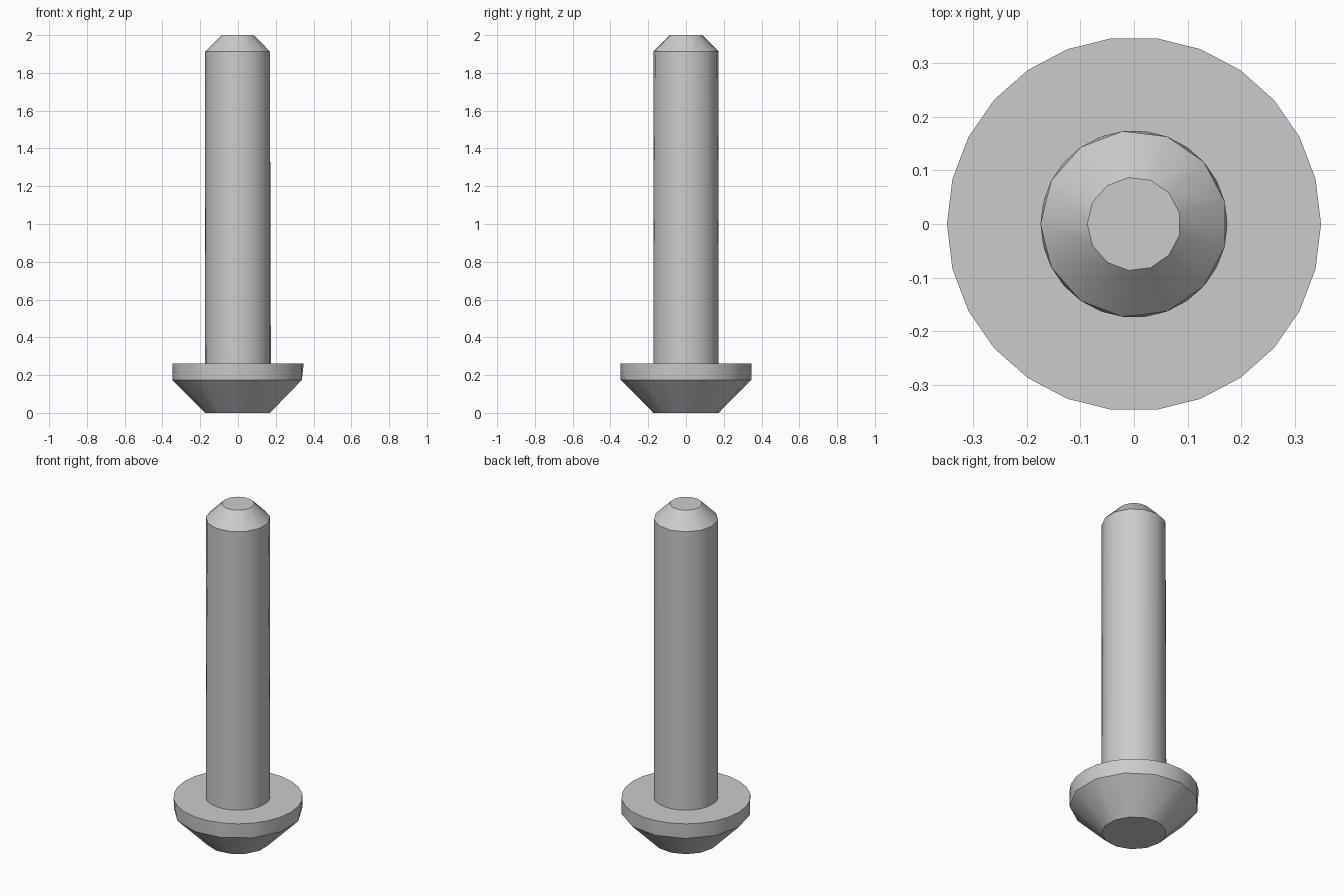
import bpy, bmesh
from math import cos, sin, pi, radians

default_cube = bpy.data.objects.get("Cube")
if default_cube:
    bpy.data.objects.remove(default_cube, do_unlink=True)

SIDES = 13
UNIT = 0.087  # every radius and step is a multiple of this

steel = bpy.data.materials.new("light grey")
steel.use_nodes = True
grey = (0.6, 0.6, 0.6, 1)
steel.diffuse_color = grey
steel.node_tree.nodes["Principled BSDF"].inputs["Base Color"].default_value = grey


def ring(bm, radius, z, count):
    """Circle of vertices, first one on the -x side."""
    return [bm.verts.new((-radius * cos(2 * pi * i / count),
                          -radius * sin(2 * pi * i / count), z))
            for i in range(count)]


def skin(bm, a, b):
    """Join two rings; one may have twice as many vertices as the other."""
    if len(a) == len(b):
        for i in range(len(a)):
            bm.faces.new((a[i - 1], a[i], b[i], b[i - 1]))
        return
    few, many = sorted((a, b), key=len)
    for i in range(len(few)):
        j = i - 1
        start, mid, end = many[2 * j], many[2 * j + 1], many[2 * i]
        bm.faces.new((few[j], start, mid))
        bm.faces.new((few[j], mid, few[i]))
        bm.faces.new((few[i], mid, end))


def turned_part(name, profile, cap):
    bm = bmesh.new()
    rings = [ring(bm, *p) for p in profile]
    for a, b in zip(rings, rings[1:]):
        skin(bm, a, b)
    bm.faces.new(rings[cap])
    bmesh.ops.recalc_face_normals(bm, faces=bm.faces)
    # make sure the closed end faces outwards
    bm.faces.ensure_lookup_table()
    outward = 1 if cap == -1 else -1
    if bm.faces[-1].normal.z * outward < 0:
        bmesh.ops.reverse_faces(bm, faces=bm.faces)
    mesh = bpy.data.meshes.new(name)
    bm.to_mesh(mesh)
    bm.free()
    mesh.materials.append(steel)
    obj = bpy.data.objects.new(name, mesh)
    bpy.context.collection.objects.link(obj)
    bpy.ops.object.select_all(action='DESELECT')
    obj.select_set(True)
    bpy.context.view_layer.objects.active = obj
    bpy.ops.object.shade_smooth_by_angle(angle=radians(30))


# Head: tapered underside, upright rim, flat shoulder around the shank
turned_part("head", [
    (2 * UNIT, 0, SIDES),
    (4 * UNIT, 2 * UNIT, SIDES),
    (4 * UNIT, 3 * UNIT, 2 * SIDES),
    (2 * UNIT, 3 * UNIT, 2 * SIDES),
], cap=0)

# Shank: long cylinder with a chamfered flat tip
turned_part("shank", [
    (2 * UNIT, 3 * UNIT, 2 * SIDES),
    (2 * UNIT, 2 - UNIT, SIDES),
    (UNIT, 2, SIDES),
], cap=-1)
